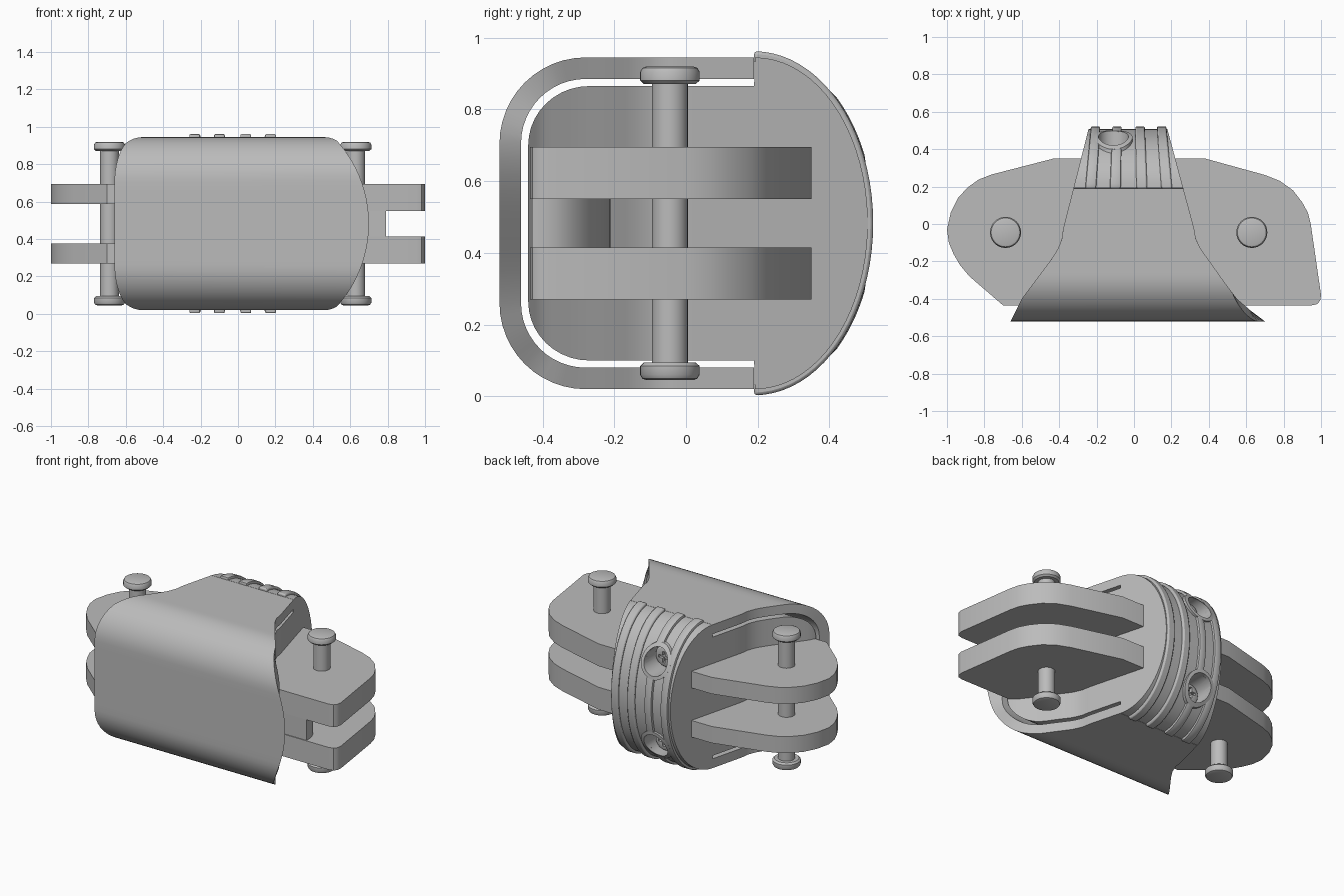
import bpy, bmesh, math
from math import sin, cos, pi, sqrt

if "Cube" in bpy.data.objects:
    bpy.data.objects.remove(bpy.data.objects["Cube"])

grey = bpy.data.materials.new("plain grey")
grey.use_nodes = True
grey.diffuse_color = (0.5, 0.5, 0.5, 1)
grey.node_tree.nodes["Principled BSDF"].inputs["Base Color"].default_value = (0.5, 0.5, 0.5, 1)

MID = 0.4825       # height of the symmetry plane
HALF = 0.4625      # half height of the body
STEP = 0.19        # where the solid back begins
BACK = 0.315       # bulge of the back


def loft(name, rings, closed=False, bevel=0):
    """Skin a list of equally sized rings into a solid object."""
    bm = bmesh.new()
    vs = [[bm.verts.new(p) for p in ring] for ring in rings]
    n = len(vs[0])
    pairs = list(zip(vs, vs[1:])) + ([(vs[-1], vs[0])] if closed else [])
    for a, b in pairs:
        for i in range(n):
            j = (i + 1) % n
            bm.faces.new((a[i], a[j], b[j], b[i]))
    if not closed:
        bm.faces.new(vs[0])
        bm.faces.new(vs[-1])
    bmesh.ops.recalc_face_normals(bm, faces=bm.faces)
    mesh = bpy.data.meshes.new(name)
    bm.to_mesh(mesh)
    bm.free()
    mesh.materials.append(grey)
    ob = bpy.data.objects.new(name, mesh)
    bpy.context.collection.objects.link(ob)
    if bevel:
        mod = ob.modifiers.new("bevel", 'BEVEL')
        mod.width, mod.segments, mod.limit_method = bevel, 2, 'ANGLE'
    return ob


def activate(ob):
    bpy.ops.object.select_all(action='DESELECT')
    ob.select_set(True)
    bpy.context.view_layer.objects.active = ob


def smooth(ob):
    activate(ob)
    bpy.ops.object.shade_smooth_by_angle(angle=math.radians(32))


def cut(ob, cutters):
    activate(ob)
    for c in cutters:
        mod = ob.modifiers.new("cut", 'BOOLEAN')
        mod.operation, mod.solver, mod.object = 'DIFFERENCE', 'EXACT', c
        bpy.ops.object.modifier_apply(modifier=mod.name)


def circle(cx, c, r, level, axis, n=32):
    ring = [(cx + r * cos(2 * pi * i / n), c + r * sin(2 * pi * i / n)) for i in range(n)]
    return [(u, v, level) if axis == 'z' else (u, level, v) for u, v in ring]


def box(name, lo, hi):
    return loft(name, [[(lo[0], lo[1], z), (hi[0], lo[1], z), (hi[0], hi[1], z), (lo[0], hi[1], z)]
                       for z in (lo[2], hi[2])])


# Plan outline of the body: straight taper behind, flare in front
LEFT = [(-0.52, -0.66), (-0.4, -0.6), (-0.3, -0.525), (-0.2, -0.45), (-0.14, -0.41),
        (-0.08, -0.385), (-0.03, -0.38), (0.52, -0.24)]
RIGHT = [(-0.52, 0.72), (-0.46, 0.62), (-0.4, 0.55), (-0.3, 0.475), (-0.2, 0.405), (-0.14, 0.36),
         (-0.08, 0.33), (-0.03, 0.323), (0.52, 0.175)]


def lookup(table, y):
    for (y0, x0), (y1, x1) in zip(table, table[1:]):
        if y <= y1:
            return x0 + (x1 - x0) * (y - y0) / (y1 - y0)
    return table[-1][1]


def right_edge(y, z):
    return min(lookup(RIGHT, y), 0.04 + sqrt(0.66 ** 2 - (z - MID) ** 2))


def half_shell(cy, ry, cz, rz):
    """Upper half of the cover's path, from the back edge to the front."""
    flat = [(STEP + (cy - STEP) * i / 16, cz + rz) for i in range(16)]
    arc = [(cy - ry * sin(t), cz + rz * cos(t)) for t in (pi / 2 * i / 12 for i in range(13))]
    front = [(cy - ry, cz + (MID - cz) * i / 5) for i in range(1, 6)]
    return flat + arc + front


def both_halves(path):
    return path + [(y, 2 * MID - z) for y, z in reversed(path[:-1])]


# Wrap-round front cover
outer = both_halves(half_shell(-0.28, 0.24, 0.705, 0.24))
inner = both_halves(half_shell(-0.28, 0.18, 0.705, 0.18))
smooth(loft("front_cover", [
    [(lookup(LEFT, a[0]), *a), (right_edge(*a), *a), (right_edge(*b), *b), (lookup(LEFT, b[0]), *b)]
    for a, b in zip(outer, inner)]))

# Core with rounded front corners and solid bulging back
stations = [(-0.27 - 0.17 * cos(t), 0.2175 + 0.165 * sin(t)) for t in (pi / 2 * i / 10 for i in range(11))]
stations += [(-0.27 + (STEP + 0.27) * i / 14, 0.3825) for i in range(1, 15)]
stations += [(STEP + 0.002 + BACK * sin(t), HALF * cos(t)) for t in (math.radians(88) * i / 18 for i in range(19))]
core = loft("core_body", [
    [(lookup(LEFT, y), y, MID + h), (lookup(RIGHT, y), y, MID + h),
     (lookup(RIGHT, y), y, MID - h), (lookup(LEFT, y), y, MID - h)] for y, h in stations])


# Ribs around the back
def rib(x0):
    rings = []
    for i in range(41):
        t = pi * i / 40
        ring = []
        for dx, lift in ((-0.029, -0.02), (0.029, -0.02), (0.029, 0.017), (-0.029, 0.017)):
            y = STEP + (BACK + lift) * sin(t)
            x = -0.03 + (x0 + dx + 0.03) * (1 - 0.4 * (y - STEP))
            ring.append((x, y, MID + (HALF + lift) * cos(t)))
        rings.append(ring)
    return loft("back_rib", rings, bevel=0.008)


ribs = [rib(x) for x in (-0.232, -0.1, 0.042, 0.175)]


# Recessed screws with raised rims
def back_y(z, lift=0):
    return STEP + (BACK + lift) * sqrt(max(0, 1 - ((z - MID) / (HALF + lift)) ** 2))


SX, SR = -0.11, 0.08
holes = []
for side, label in ((1, "upper"), (-1, "lower")):
    sz = MID + side * 0.27
    holes.append(loft("hole_cutter", [circle(SX, sz, SR, y, 'y') for y in (0.34, 0.7)]))
    rings = []
    for i in range(48):
        t = 2 * pi * i / 48
        ring = []
        for r, lift in ((SR, -0.03), (SR, 0.02), (SR + 0.022, 0.017), (SR + 0.022, -0.03)):
            z = sz + r * sin(t)
            ring.append((SX + r * cos(t), back_y(z, lift), z))
        rings.append(ring)
    smooth(loft(label + "_screw_rim", rings, closed=True))
    head = loft(label + "_screw", [circle(SX, sz, r, y, 'y') for r, y in
                                   ((0.066, 0.33), (0.066, 0.37), (0.058, 0.38), (0.04, 0.386))])
    bars = [box("cross_cutter", (SX - a, 0.365, sz - b), (SX + a, 0.42, sz + b))
            for a, b in ((0.035, 0.009), (0.009, 0.035))]
    cut(head, bars)
    smooth(head)
    for b in bars:
        bpy.data.objects.remove(b)

activate(ribs[1])
bpy.ops.object.modifier_apply(modifier="bevel")
for ob in (core, ribs[1], ribs[0]):
    if ob is ribs[0]:
        activate(ob)
        bpy.ops.object.modifier_apply(modifier="bevel")
    cut(ob, holes)
for h in holes:
    bpy.data.objects.remove(h)
for ob in [core] + ribs:
    smooth(ob)

# Fork plates on both sides
round_plate = [(0, 0.35), (-0.43, 0.35), (-0.76, 0.265), (-0.83, 0.238), (-0.89, 0.195), (-0.94, 0.14),
               (-0.98, 0.06), (-1, -0.03), (-0.99, -0.1), (-0.965, -0.16), (-0.93, -0.22), (-0.88, -0.28),
               (-0.7, -0.435), (0, -0.435)]
corner_plate = [(0, 0.35), (0.38, 0.35), (0.7, 0.262), (0.78, 0.23), (0.85, 0.18), (0.9, 0.115),
                (0.93, 0.06), (0.945, 0), (1, -0.38), (0.995, -0.41), (0.98, -0.428), (0.95, -0.435), (0, -0.435)]
for name, outline, thick in (("round_fork_plate", round_plate, 0.107), ("corner_fork_plate", corner_plate, 0.144)):
    for side in (1, -1):
        levels = (MID + side * 0.212, MID + side * (0.212 - thick))
        smooth(loft(name, [[(x, y, z) for x, y in outline] for z in levels]))

# Curved web between the cornered plates
web = [(0.2, -0.43), (0.79, -0.43)]
web += [(0.45 + 0.34 * cos(t), -0.4 + 0.19 * sin(t)) for t in (pi / 2 * i / 10 for i in range(11))]
web += [(0.2, -0.21)]
smooth(loft("fork_web", [[(x, y, MID + s * 0.075) for x, y in web] for s in (-1, 1)]))

# Hinge pins with rounded heads
half_pin = [(0.05, 0), (0.05, 0.388), (0.072, 0.388), (0.083, 0.398),
            (0.083, 0.422), (0.077, 0.433), (0.066, 0.437)]
pin = [(r, -h) for r, h in reversed(half_pin)] + half_pin[1:]
for name, x in (("right_pin", -0.687), ("left_pin", 0.63)):
    smooth(loft(name, [circle(x, -0.045, r, MID + h, 'z') for r, h in pin]))
